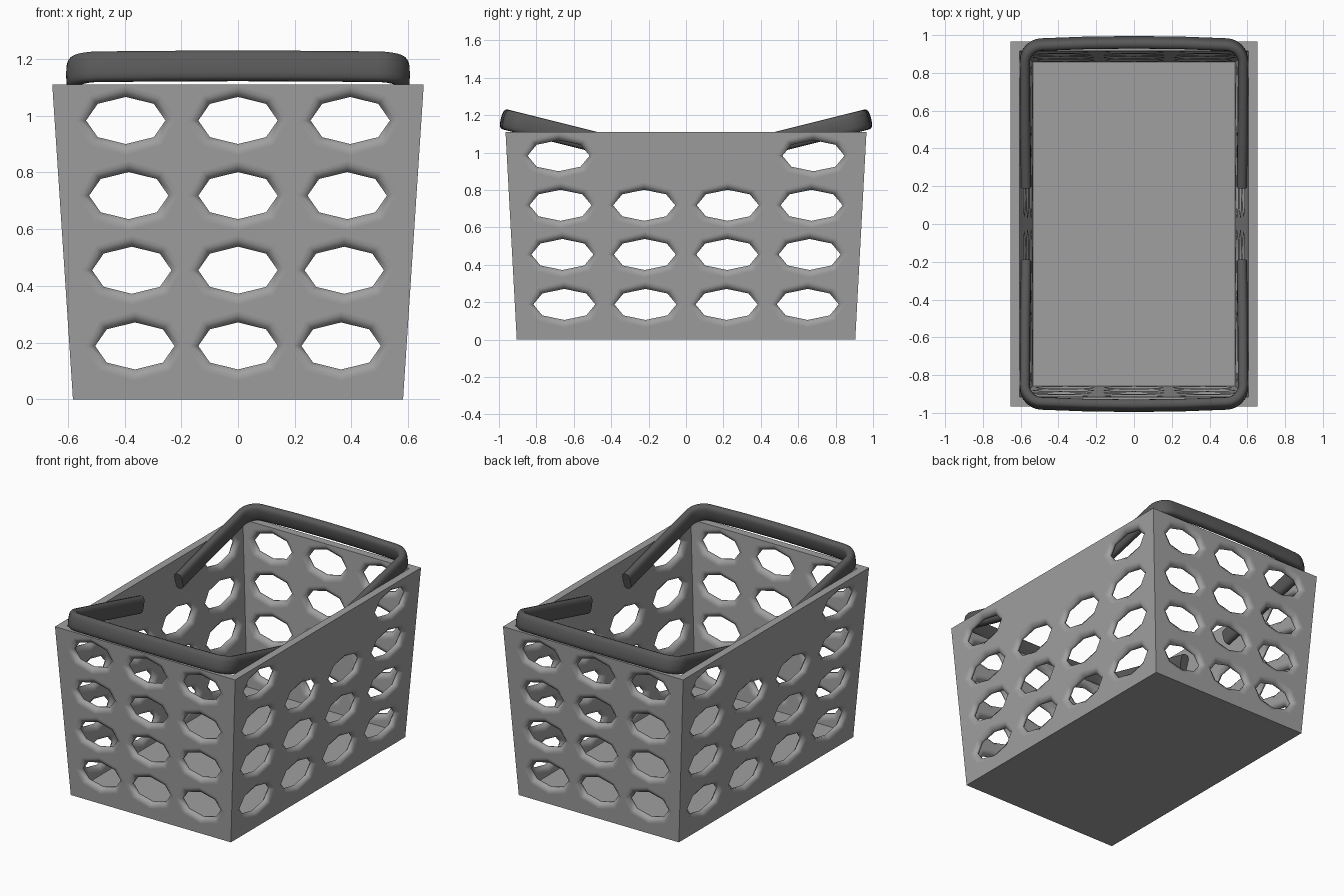
import bpy, bmesh
from math import cos, sin, pi, radians, copysign
from mathutils import Vector

cube = bpy.data.objects.get("Cube")
if cube:
    bpy.data.objects.remove(cube, do_unlink=True)

TOP = 1.11       # rim height
WALL = 0.05      # wall and floor thickness


def material(name, grey):
    mat = bpy.data.materials.new(name)
    mat.use_nodes = True
    colour = (grey, grey, grey, 1)
    mat.diffuse_color = colour
    mat.node_tree.nodes["Principled BSDF"].inputs["Base Color"].default_value = colour
    return mat


def finish(bm, name, mat, angle):
    bmesh.ops.recalc_face_normals(bm, faces=bm.faces)
    mesh = bpy.data.meshes.new(name)
    bm.to_mesh(mesh)
    bm.free()
    mesh.materials.append(mat)
    obj = bpy.data.objects.new(name, mesh)
    bpy.context.collection.objects.link(obj)
    mesh.shade_smooth()
    mesh.set_sharp_from_angle(angle=radians(angle))
    return obj


# Half sizes of the tapered box; d runs from 0 (outside) to 1 (inside)
def half_x(z, d):
    return 0.582 + 0.073 * z / TOP - WALL * d


def half_y(z, d):
    return 0.905 + 0.06 * z / TOP - WALL * d


OCTAGON = [(cos(k * pi / 4), sin(k * pi / 4)) for k in range(8)]
SQUARE = [(1, 0), (1, 1), (0, 1), (-1, 1), (-1, 0), (-1, -1), (0, -1), (1, -1)]
ROW_EDGES = [0, 0.32, 0.587, 0.85, TOP]
ROW_CENTRES = [0.188, 0.455, 0.718, 0.983]


def build_wall(bm, along, across, place, col_edges, col_centres, hole_w, solid):
    """One perforated wall; place() turns (along, depth, z) into a point."""

    def border(c, r, d):
        u0, u1 = col_edges[c], col_edges[c + 1]
        z0, z1 = ROW_EDGES[r], ROW_EDGES[r + 1]
        z0 = max(z0, WALL * d)
        points = []
        for a, b in SQUARE:
            z = (z0 + z1) / 2 + b * (z1 - z0) / 2
            u = (u0 + u1) / 2 + a * (u1 - u0) / 2
            points.append(place(u * along(z, d), across(z, d), z))
        return [bm.verts.new(p) for p in points]

    def hole(c, r, d, grow):
        cz = ROW_CENTRES[r]
        cx = col_centres[c] * along(cz, 0)
        ring = []
        for a, b in OCTAGON:
            z = cz + b * (0.083 + grow)
            ring.append(bm.verts.new(place(cx + a * (hole_w + grow), across(z, d), z)))
        return ring

    def join(rings):
        for p, q in zip(rings, rings[1:]):
            for k in range(8):
                n = (k + 1) % 8
                bm.faces.new((p[k], p[n], q[n], q[k]))

    for c in range(len(col_centres)):
        for r in range(4):
            outer, inner = border(c, r, 0), border(c, r, 1)
            if (c, r) in solid:
                bm.faces.new(outer)
                bm.faces.new(inner)
            else:
                # Flared opening on both faces of the wall
                join([outer, hole(c, r, 0, 0.04), hole(c, r, 0, 0.026),
                      hole(c, r, 0.35, 0), hole(c, r, 0.65, 0),
                      hole(c, r, 1, 0.026), hole(c, r, 1, 0.04), inner])
            if r == 3:  # rim
                for k in (1, 2):
                    bm.faces.new((outer[k], outer[k + 1], inner[k + 1], inner[k]))


# Basket: four walls, then the floor's two faces
light_grey = material("light grey plastic", 0.35)
dark_grey = material("dark grey plastic", 0.1)

bm = bmesh.new()
for s in (-1, 1):
    build_wall(bm, half_x, half_y, lambda a, d, z: Vector((a, s * d, z)),
               [-1, -0.31, 0.31, 1], [-0.612, 0, 0.612], 0.14, [])
    build_wall(bm, half_y, half_x, lambda a, d, z: Vector((s * d, a, z)),
               [-1, -0.48, 0, 0.48, 1], [-0.711, -0.237, 0.237, 0.711], 0.166,
               [(1, 3), (2, 3)])
bmesh.ops.remove_doubles(bm, verts=bm.verts, dist=0.0005)
bmesh.ops.holes_fill(bm, edges=[e for e in bm.edges if e.is_boundary], sides=0)
finish(bm, "basket", light_grey, 65)


# Handles: a rounded flat bar swept along a U that leans over the end walls
def build_handle(name, side):
    half = [(0.571, 0.2), (0.576, 0.5)]
    for k in range(7):
        t = k * pi / 12
        half.append((0.488 + 0.09 * cos(t), 0.86 + 0.09 * sin(t)))
    half += [(0.25, 0.959)]
    path = half + [(0, 0.962)] + [(-x, y) for x, y in reversed(half)]
    pts = [Vector(p) for p in path]
    lean = Vector((0, -0.24, 0.97))
    bm = bmesh.new()
    rings = []
    for i, p in enumerate(pts):
        tangent = (pts[min(i + 1, len(pts) - 1)] - pts[max(i - 1, 0)]).normalized()
        normal = Vector((tangent.y, -tangent.x))
        centre = Vector((p.x, p.y, 1.06 + 0.25 * (p.y - 0.5)))
        ring = []
        for k in range(16):
            a = 2 * pi * k / 16
            w = copysign(abs(cos(a)) ** 0.7, cos(a)) * 0.028
            h = copysign(abs(sin(a)) ** 0.7, sin(a)) * 0.055
            q = centre + Vector((normal.x, normal.y, 0.25 * normal.y)) * w + lean * h
            ring.append(bm.verts.new((q.x, side * q.y, q.z)))
        rings.append(ring)
    for p, q in zip(rings, rings[1:]):
        for k in range(16):
            n = (k + 1) % 16
            bm.faces.new((p[k], p[n], q[n], q[k]))
    bm.faces.new(rings[0])
    bm.faces.new(rings[-1])
    finish(bm, name, dark_grey, 50)


build_handle("front_handle", -1)
build_handle("back_handle", 1)
